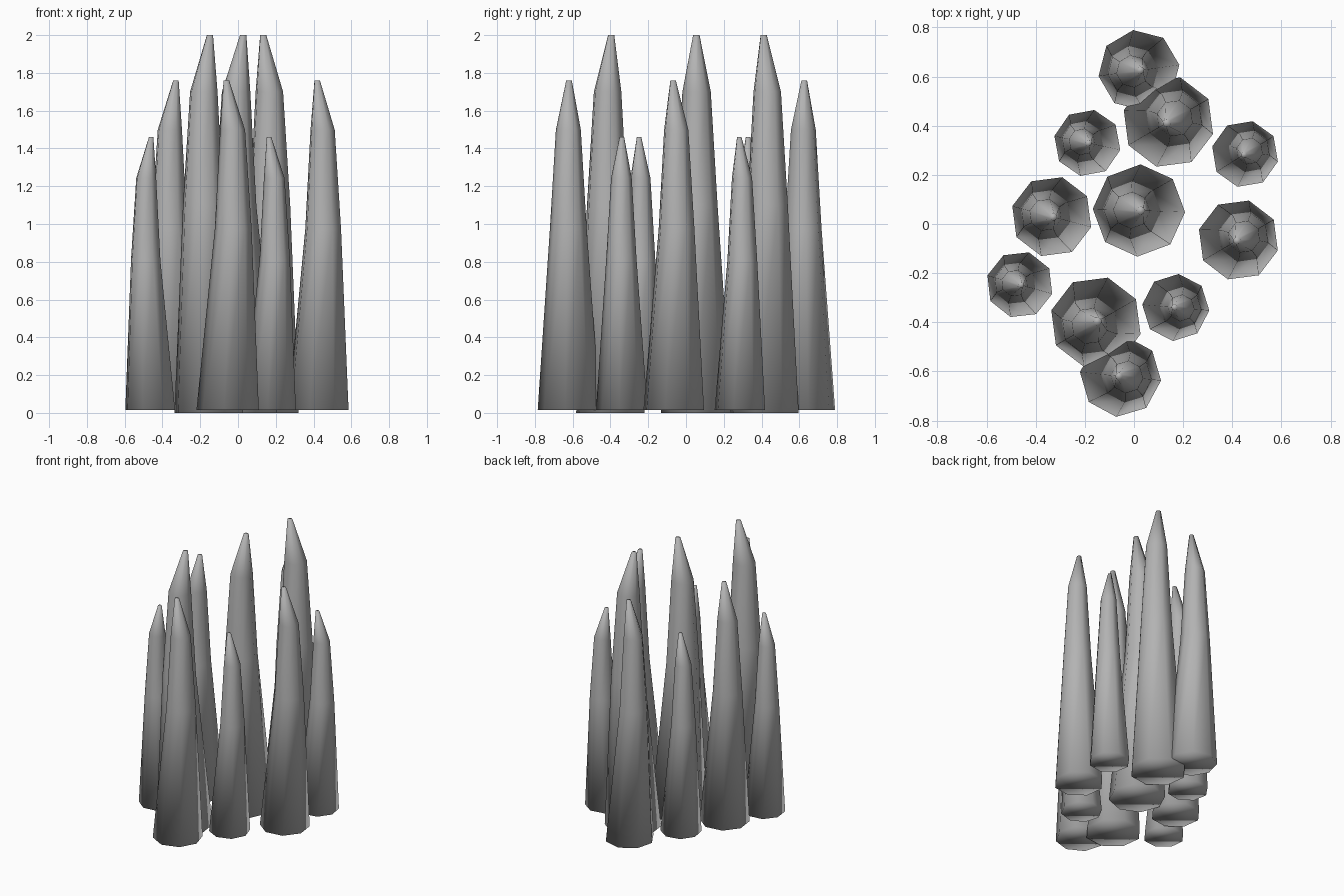
import bpy, bmesh
from math import sin, cos, pi, radians
from mathutils import Vector

cube = bpy.data.objects.get("Cube")
if cube:
    bpy.data.objects.remove(cube)

# Plain stone grey
stone = bpy.data.materials.new("stone_grey")
stone.use_nodes = True
grey = (0.45, 0.45, 0.45, 1)
stone.diffuse_color = grey
stone.node_tree.nodes["Principled BSDF"].inputs["Base Color"].default_value = grey

SIDES = 8
# Rings from base to tip: height fraction, radius factor, sideways bow factor
RINGS = [(0, 1, 0), (0.55, 0.59, 0.18), (0.85, 0.4, 0.16), (1, 0.09, -0.04)]


def make_spike(name, x, y, radius, bottom, top, turn):
    """Eight-sided spike that bows towards its turn direction."""
    bm = bmesh.new()
    angle = radians(turn)
    bow = Vector((cos(angle), sin(angle), 0))
    loops = []
    for height, scale, lean in RINGS:
        centre = bow * lean * radius + Vector((0, 0, height * (top - bottom)))
        loops.append([
            bm.verts.new(centre + radius * scale * Vector((cos(a), sin(a), 0)))
            for a in (angle + 2 * pi * i / SIDES for i in range(SIDES))])
    for low, high in zip(loops, loops[1:]):
        for i in range(SIDES):
            j = (i + 1) % SIDES
            bm.faces.new((low[i], low[j], high[j], high[i]))
    bm.faces.new(loops[0][::-1])
    bm.faces.new(loops[-1])
    for face in bm.faces:
        face.smooth = True
    mesh = bpy.data.meshes.new(name)
    bm.to_mesh(mesh)
    bm.free()
    mesh.materials.append(stone)
    spike = bpy.data.objects.new(name, mesh)
    spike.location = (x, y, bottom)
    bpy.context.collection.objects.link(spike)


# Spike sizes: radius, bottom, top
SIZES = {"tall": (0.188, 0, 2), "medium": (0.166, 0.015, 1.76),
         "small": (0.137, 0.015, 1.46)}
# Placement of each spike: x, y, bow direction in degrees
SPIKES = {
    "tall": [(-0.155, -0.40, 210), (0.02, 0.055, 178), (0.14, 0.415, 30)],
    "medium": [(0.02, 0.625, 188), (-0.335, 0.03, 165),
               (0.425, -0.065, 30), (-0.055, -0.62, -6)],
    "small": [(-0.465, -0.247, 164), (0.17, -0.34, -5),
              (0.452, 0.285, 32), (-0.19, 0.33, 168)],
}
for size, places in SPIKES.items():
    for n, (x, y, turn) in enumerate(places, 1):
        make_spike(f"{size}_spike_{n}", x, y, *SIZES[size], turn)
